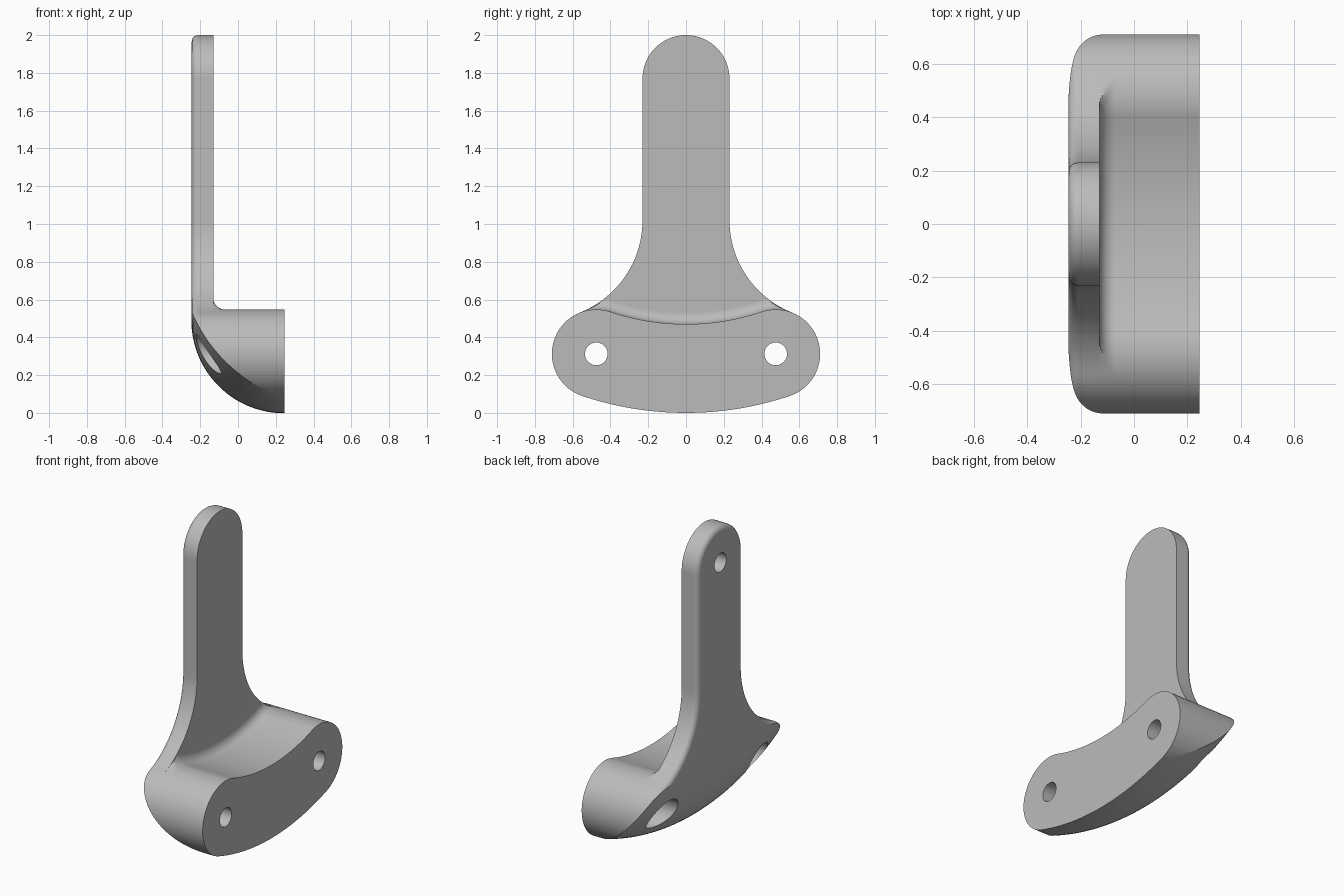
import bpy, bmesh, math
from math import sin, cos, pi, atan2, hypot, sqrt, radians
from mathutils import Vector, Matrix

if "Cube" in bpy.data.objects:
    bpy.data.objects.remove(bpy.data.objects["Cube"])

# Main dimensions (profile lies in the y-z plane, depth runs along x)
BACK, PLATE, FRONT = -0.245, -0.13, 0.245
END_R, END_Y = 0.235, 0.475
MID_R = 1.494
AXIS_Z = MID_R + END_R
END_Z = AXIS_Z - sqrt(MID_R ** 2 - END_Y ** 2)
STEM_R, TOP_Z, NECK_Z = 0.23, 1.77, 1.02
FILLET, ROUND = 0.06, 0.035
SWING = atan2(END_Y, AXIS_Z - END_Z)

# Neck arc tangent to both the stem and the rounded foot end
rise, gap = NECK_Z - END_Z, END_Y - STEM_R
NECK_R = (rise ** 2 + gap ** 2 - END_R ** 2) / (2 * (END_R + gap))
NECK_Y = STEM_R + NECK_R
MEET = atan2(rise, NECK_Y - END_Y)


def arc(cy, cz, r, a, b, n):
    return [(cy + r * cos(a + (b - a) * i / n), cz + r * sin(a + (b - a) * i / n))
            for i in range(n + 1)]


def lower(e):
    """Right half of the foot outline, from bottom centre to the neck."""
    return (arc(0, AXIS_Z, MID_R + END_R - e, -pi / 2, SWING - pi / 2, 16)
            + arc(END_Y, END_Z, END_R - e, SWING - pi / 2, MEET, 28)[1:])


def neck(e):
    """Right half of the neck and the round stem top."""
    return (arc(NECK_Y, NECK_Z, NECK_R + e, MEET + pi, pi, 24)[1:]
            + arc(0, TOP_Z, STEM_R - e, 0, pi / 2, 20))


def foot_top(e):
    """Right half of the concave foot top, grown by e inside the neck."""
    pts = []
    to_neck = Vector((NECK_Y - END_Y, NECK_Z - END_Z))
    for i in range(1, 15):
        a = MEET + (pi / 2 + SWING - MEET) * i / 14
        d = Vector((cos(a), sin(a)))
        base = d * END_R
        b = d.dot(to_neck - base)
        disc = b * b - (to_neck - base).length_squared + NECK_R ** 2
        t = min(e, 0.85 * (b - sqrt(disc))) if disc > 0 and b > 0 else e
        pts.append((END_Y + d.x * (END_R + t), END_Z + d.y * (END_R + t)))
    return pts + arc(0, AXIS_Z, MID_R - END_R - e, SWING - pi / 2, -pi / 2, 14)[1:]


def full(half):
    return half + [(-y, z) for y, z in half[-2:0:-1]]


def make_object(name, bm):
    bmesh.ops.remove_doubles(bm, verts=bm.verts, dist=1e-5)
    bmesh.ops.recalc_face_normals(bm, faces=bm.faces)
    mesh = bpy.data.meshes.new(name)
    bm.to_mesh(mesh)
    bm.free()
    ob = bpy.data.objects.new(name, mesh)
    bpy.context.collection.objects.link(ob)
    return ob


def loft(bm, layers):
    rings = [[bm.verts.new((x, y, z)) for y, z in pts] for x, pts in layers]
    for r, s in zip(rings, rings[1:]):
        for i in range(len(r)):
            j = (i + 1) % len(r)
            bm.faces.new((r[i], r[j], s[j], s[i]))
    return rings


# Bracket body: upright plate, then the foot growing from its front face
bm = bmesh.new()
plate_layers = []
for i in range(7):
    a = pi / 2 * i / 6
    e = ROUND * (1 - sin(a))
    plate_layers.append((BACK + ROUND * (1 - cos(a)), full(lower(e) + neck(e))))
plate_layers.append((PLATE, full(lower(0) + neck(0))))
foot_layers = []
for i in range(9):
    a = pi / 2 * i / 8
    foot_layers.append((PLATE + FILLET * (1 - cos(a)),
                        full(lower(0) + foot_top(FILLET * (1 - sin(a))))))
foot_layers.append((FRONT, full(lower(0) + foot_top(0))))
plate_rings = loft(bm, plate_layers)
foot_rings = loft(bm, foot_layers)
bm.faces.new(plate_rings[0])
bm.faces.new(foot_rings[-1])
k = len(lower(0))
outer, inner = plate_rings[-1], foot_rings[0]
bm.faces.new(outer[k - 1:len(outer) - k + 2] + inner[k:len(inner) - k + 1][::-1])
body = make_object("wall_bracket", bm)

# Cutter that sweeps a large round along the curved bottom back edge
bm = bmesh.new()
sweep_r = FRONT - BACK + 0.002
inner_r = MID_R + END_R - (FRONT - BACK)
profile = [(FRONT - sweep_r * cos(pi / 2 * i / 32), inner_r + sweep_r * sin(pi / 2 * i / 32))
           for i in range(33)]
profile += [(0.4, profile[-1][1]), (0.4, 2.2), (-0.4, 2.2), (-0.4, inner_r)]
rings = []
for i in range(65):
    a = radians(-40 + 80 * i / 64)
    rings.append([bm.verts.new((x, r * sin(a), AXIS_Z - r * cos(a))) for x, r in profile])
for r, s in zip(rings, rings[1:]):
    for i in range(len(r)):
        j = (i + 1) % len(r)
        bm.faces.new((r[i], r[j], s[j], s[i]))
bm.faces.new(rings[0])
bm.faces.new(rings[-1])
cutters = [make_object("round_cutter", bm)]


def bore(name, y, z, r, x0, x1):
    bm = bmesh.new()
    mat = Matrix.Translation(((x0 + x1) / 2, y, z)) @ Matrix.Rotation(pi / 2, 4, 'Y')
    bmesh.ops.create_cone(bm, cap_ends=True, segments=48, radius1=r, radius2=r,
                          depth=x1 - x0, matrix=mat)
    cutters.append(make_object(name, bm))


# Screw holes with wide pockets behind, and a blind hole in the stem back
for side in (-1, 1):
    bore("screw_hole_cutter", side * END_Y, END_Z, 0.06, -0.4, 0.4)
    bore("screw_pocket_cutter", side * END_Y, END_Z, 0.105, -0.4, 0.0)
bore("blind_hole_cutter", 0, TOP_Z, 0.06, -0.4, BACK + 0.08)

bpy.ops.object.select_all(action='DESELECT')
bpy.context.view_layer.objects.active = body
body.select_set(True)
for c in cutters:
    c.hide_render = True
    mod = body.modifiers.new("cut", 'BOOLEAN')
    mod.operation, mod.solver, mod.object = 'DIFFERENCE', 'EXACT', c
    bpy.ops.object.modifier_apply(modifier=mod.name)
for c in cutters:
    bpy.data.objects.remove(c)

# Grey finish and shading
grey = bpy.data.materials.new("plain_grey")
grey.use_nodes = True
colour = (0.5, 0.5, 0.5, 1)
grey.diffuse_color = colour
grey.node_tree.nodes["Principled BSDF"].inputs["Base Color"].default_value = colour
body.data.materials.clear()
body.data.materials.append(grey)
bpy.ops.object.shade_smooth_by_angle(angle=radians(25))
weighted = body.modifiers.new("weighted_normals", 'WEIGHTED_NORMAL')
weighted.keep_sharp = True
